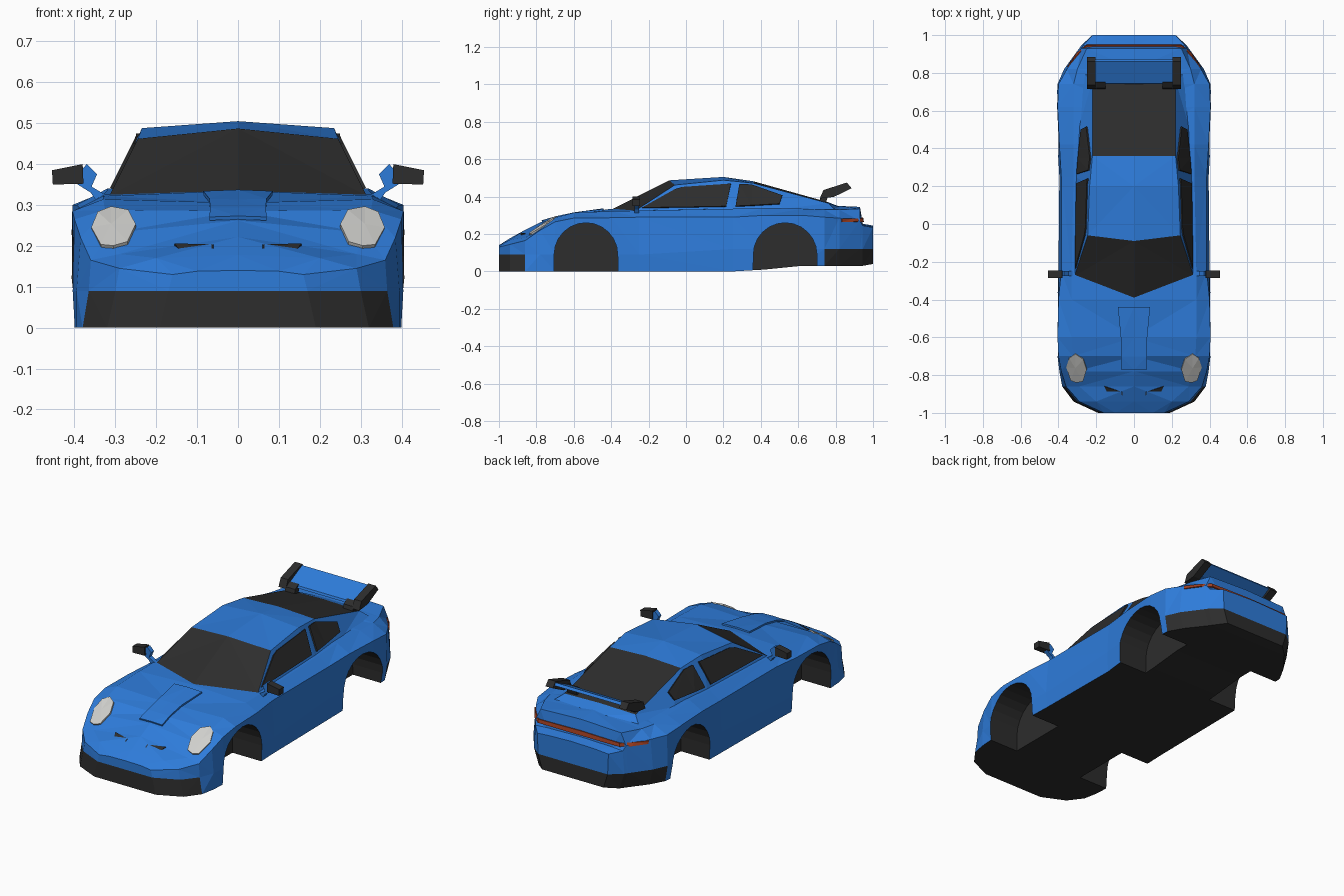
import bpy, bmesh, math
from mathutils import Vector
from mathutils.bvhtree import BVHTree

if "Cube" in bpy.data.objects:
    bpy.data.objects.remove(bpy.data.objects["Cube"])


def material(name, rgb):
    m = bpy.data.materials.new(name)
    m.diffuse_color = (*rgb, 1)
    m.use_nodes = True
    m.node_tree.nodes["Principled BSDF"].inputs["Base Color"].default_value = m.diffuse_color
    return m


BLUE = material("blue paint", (0.027, 0.2, 0.7))
BLACK = material("black trim", (0.026, 0.026, 0.026))
LENS = material("pale lens", (0.62, 0.62, 0.6))
RED = material("tail red", (0.36, 0.05, 0.015))


def make(name, verts, faces, mats, idx=None, mirror=False, fix=True):
    me = bpy.data.meshes.new(name)
    me.from_pydata(verts, [], faces)
    for m in mats:
        me.materials.append(m)
    for p, i in zip(me.polygons, idx or []):
        p.material_index = i
    bm = bmesh.new()
    bm.from_mesh(me)
    if fix:
        bmesh.ops.recalc_face_normals(bm, faces=bm.faces)
    bmesh.ops.triangulate(bm, faces=bm.faces)
    bm.to_mesh(me)
    bm.free()
    ob = bpy.data.objects.new(name, me)
    bpy.context.collection.objects.link(ob)
    if mirror:
        ob.modifiers.new("mirror", 'MIRROR')
    return ob


def prism(name, outline, lo, hi, mats, axis='x', mirror=True, mat=0):
    """Extrude a flat outline along x (outline is y,z) or y (outline is x,z)."""
    n = len(outline)
    put = (lambda a, b, t: (t, a, b)) if axis == 'x' else (lambda a, b, t: (a, t, b))
    verts = [put(a, b, t) for t in (lo, hi) for a, b in outline]
    faces = [tuple(range(n)), tuple(range(2 * n - 1, n - 1, -1))]
    faces += [(i, (i + 1) % n, n + (i + 1) % n, n + i) for i in range(n)]
    return make(name, verts, faces, mats, [mat] * len(faces), mirror)


# Lower body: y, floor z, floor x, low side x, shoulder x z, fender x z, centre z
stations = [
    (-1.0, 0, .19, .17, .16, .13, .10, .138, .14),
    (-.94, 0, .32, .30, .29, .145, .20, .17, .178),
    (-.86, 0, .38, .365, .36, .165, .29, .18, .222),
    (-.78, 0, .395, .395, .385, .22, .31, .232, .262),
    (-.70, 0, .40, .405, .40, .265, .325, .288, .285),
    (-.60, 0, .40, .405, .405, .285, .33, .314, .305),
    (-.40, 0, .40, .405, .40, .287, .33, .322, .335),
    (-.25, 0, .395, .40, .385, .29, .33, .325, .335),
    (.25, .0, .39, .395, .385, .29, .32, .335, .335),
    (.42, .01, .40, .405, .395, .30, .32, .34, .34),
    (.62, .03, .40, .41, .405, .30, .32, .335, .345),
    (.74, .03, .39, .405, .40, .29, .32, .33, .355),
    (.82, .03, .345, .37, .355, .285, .30, .33, .35),
    (.93, .03, .26, .29, .28, .27, .25, .335, .345),
    (.945, .03, .25, .28, .27, .245, .20, .25, .255),
    (1.0, .04, .19, .215, .22, .235, .15, .24, .245)]
K, N = 5, 10
bv, bf, bi = [], [], []
for y, zb, xb, xw, xs, zs, xf, zf, zc in stations:
    half = [(xb, zb), (xw, .09 if y < 0 else .12), (xs, zs), (xf, zf)]
    ring = [(0, zb)] + half + [(0, zc)] + [(-x, z) for x, z in reversed(half)]
    bv += [(x, y, z) for x, z in ring]


def trim(strip, y):
    strip = min(strip, N - 1 - strip)
    return int(strip == 0 or (strip == 1 and (y < -.86 or y > .74)))


for s in range(len(stations) - 1):
    ym = (stations[s][0] + stations[s + 1][0]) / 2
    for i in range(N):
        j = (i + 1) % N
        bf.append((s * N + i, s * N + j, s * N + N + j, s * N + N + i))
        bi.append(trim(i, ym))
for s in (0, len(stations) - 1):
    for i in range(K):
        ids = dict.fromkeys([i, i + 1, N - i - 1, (N - i) % N])
        bf.append(tuple(s * N + k for k in ids))
        bi.append(int(i < 2 and i + 1 < 3))
body = make("body_shell", bv, bf, [BLUE, BLACK], bi)

# Wheel wells cut into the body, dark inside
for y0 in (-.535, .53):
    arch = [(y0 + .17 * math.cos(a * math.pi / 12), .09 + .17 * math.sin(a * math.pi / 12))
            for a in range(13)]
    arch = [(y0 + .172, -.1)] + arch + [(y0 - .172, -.1)]
    cutter = prism("wheel_well_cutter", arch, .22, .6, [BLUE, BLACK], mat=1)
    cutter.hide_render = True
    mod = body.modifiers.new("well", 'BOOLEAN')
    mod.operation, mod.solver, mod.object = 'DIFFERENCE', 'EXACT', cutter
    bpy.context.view_layer.objects.active = body
    bpy.ops.object.modifier_apply(modifier="well")
    bpy.data.objects.remove(cutter)

# Cabin: right half, mirrored; windscreen and rear glass are dark faces
A, B, C, D, E, F, G, H, I, J, Kb, L, M, O = range(14)
cv = [(0, -.39, .335), (.315, -.275, .322), (0, -.09, .487), (.245, -.06, .462),
      (0, .2, .505), (.235, .2, .488), (0, .36, .482), (.22, .36, .472),
      (0, .76, .37), (.22, .76, .365), (.308, .25, .33), (.29, .52, .335),
      (.27, .8, .325), (0, .85, .335)]
cf = [(A, B, D, C), (C, D, F, E), (E, F, H, G), (G, H, J, I), (I, J, M, O),
      (B, Kb, F, D), (Kb, L, H, F), (L, M, J, H)]
make("cabin", cv, cf, [BLUE, BLACK], [1, 0, 0, 1, 0, 0, 0, 0], True, False)

# Thin plates laid on the car by casting their outline onto the surface
surface = BVHTree.FromPolygons(
    [Vector(v) for v in bv + cv],
    bf + [tuple(len(bv) + i for i in f) for f in cf])
VIEWS = {'side': (lambda a, b: (2, a, b), (-1, 0, 0)), 'top': (lambda a, b: (a, b, 2), (0, 0, -1)),
         'front': (lambda a, b: (a, -2, b), (0, 1, 0)), 'back': (lambda a, b: (a, 2, b), (0, -1, 0))}


def plate(name, rows, view, mat, lift=.003, thick=.009):
    put, d = VIEWS[view]
    d = Vector(d)
    verts = []
    for a, b in (p for r in rows for p in r):
        start = Vector(put(a, b))
        centre = abs(start.x) < 1e-6
        if centre:
            start.x = 1e-4
        hit = surface.ray_cast(start, d)[0] or surface.find_nearest(start)[0]
        hit = hit - d * lift
        if centre:
            hit.x = 0
        verts.append(hit)
    w = len(rows[0])
    faces = [(r * w + c, r * w + c + 1, r * w + w + c + 1, r * w + w + c)
             for r in range(len(rows) - 1) for c in range(w - 1)]
    ob = make(name, verts, faces, [mat], None, True)
    sol = ob.modifiers.new("thickness", 'SOLIDIFY')
    sol.thickness, sol.offset = thick, 0
    return ob


# Side windows
plate("door_window", [[(-.235, .34), (-.05, .342), (.215, .347)],
                      [(-.06, .438), (-.02, .45), (.24, .468)]], 'side', BLACK)
plate("quarter_window", [[(.265, .348), (.35, .352), (.50, .36)],
                         [(.285, .466), (.35, .463), (.515, .405)]], 'side', BLACK)

# Headlights and nose vents
plate("headlight", [[(.268, .285), (.31, .293), (.343, .28)],
                    [(.25, .25), (.31, .25), (.358, .242)],
                    [(.27, .207), (.305, .197), (.335, .2)]], 'front', LENS, .006)
plate("nose_vent", [[(.06, .19), (.145, .19)], [(.06, .2), (.155, .202)]], 'front', BLACK)

# Raised hood centre
plate("hood_scoop", [[(0, y), (w, y)] for y, w in
                     ((-.77, .07), (-.70, .068), (-.60, .07), (-.44, .085))], 'top', BLUE, .004)

# Full-width tail light
xs = (0, .13, .25, .3, .35)
plate("tail_light", [[(x, .264) for x in xs], [(x, .288 - .02 * x) for x in xs]], 'back', RED)

# Rear wing: blade, end plates and mounts
prism("wing_blade", [(.74, .40), (.745, .412), (.86, .468), (.87, .455), (.80, .415)],
      -.21, .21, [BLUE], mirror=False)
prism("wing_end_plate", [(.715, .39), (.735, .435), (.86, .475), (.885, .445), (.79, .398)],
      .205, .25, [BLACK])
prism("wing_mount", [(.705, .345), (.72, .40), (.75, .42), (.76, .405), (.74, .345)],
      .15, .21, [BLACK])

# Door mirrors
prism("mirror_arm", [(.34, .30), (.36, .33), (.395, .352), (.388, .38), (.37, .4), (.345, .375),
                     (.358, .345), (.325, .325)], -.275, -.25, [BLUE], 'y')
prism("mirror_housing", [(.378, .352), (.453, .35), (.455, .385), (.38, .4)],
      -.285, -.245, [BLACK], 'y')
